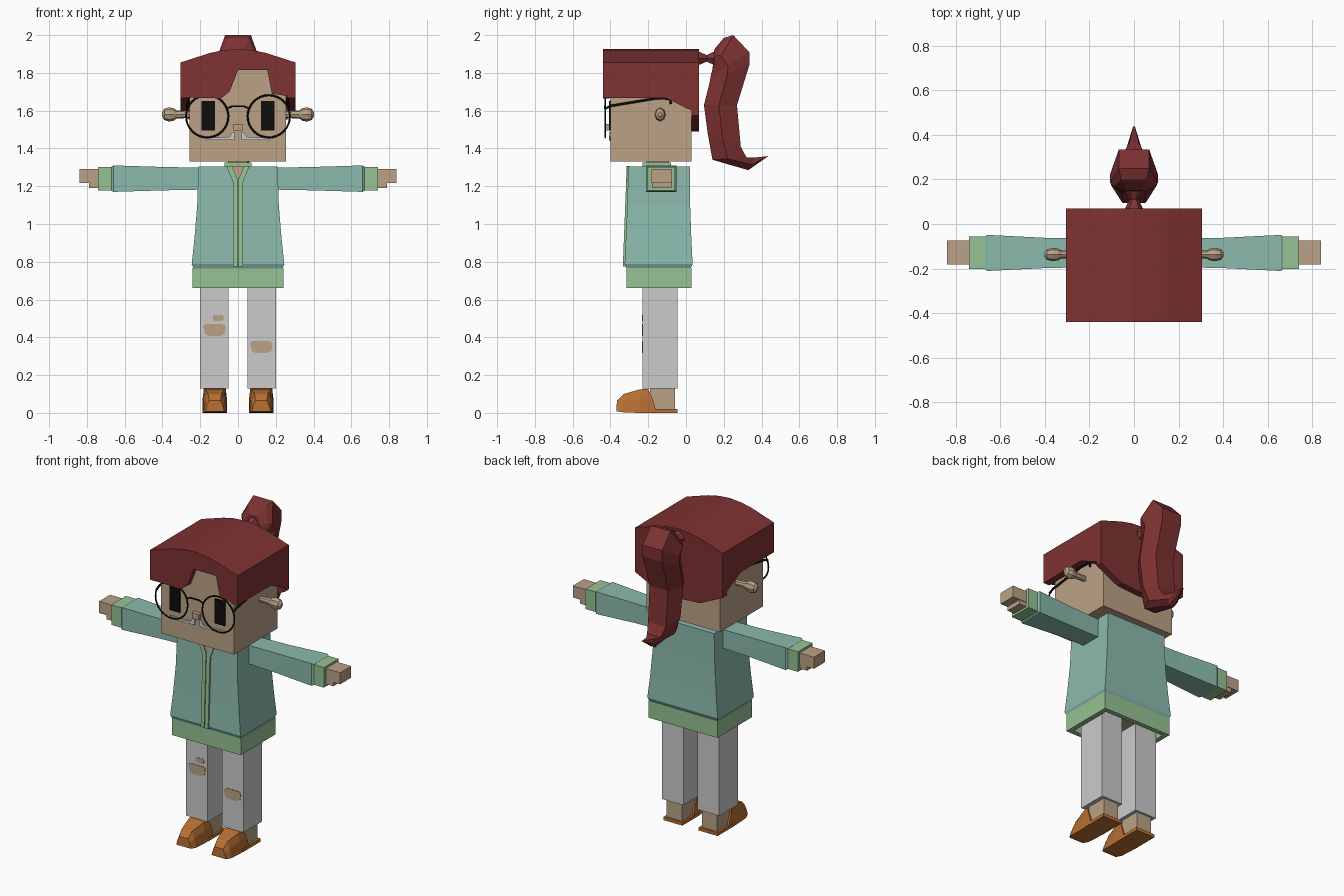
import bpy, bmesh, math

cube = bpy.data.objects.get("Cube")
if cube:
    bpy.data.objects.remove(cube, do_unlink=True)


def material(name, r, g, b):
    m = bpy.data.materials.new(name)
    m.use_nodes = True
    m.diffuse_color = (r, g, b, 1)
    bsdf = m.node_tree.nodes["Principled BSDF"]
    bsdf.inputs["Base Color"].default_value = (r, g, b, 1)
    bsdf.inputs["Roughness"].default_value = 0.9
    return m


SKIN = material("skin", .50, .36, .24)
HAIR = material("dark_red_hair", .21, .032, .032)
JACKET = material("teal_jacket", .26, .49, .42)
TRIM = material("light_green_trim", .305, .54, .295)
TROUSER = material("pale_grey", .60, .60, .60)
SHOE = material("orange_leather", .48, .16, .032)
BLACK = material("black", .004, .004, .004)


def loft(name, rings, mat):
    """Skin a list of equal rings and cap both ends."""
    bm = bmesh.new()
    rows = [[bm.verts.new(p) for p in ring] for ring in rings]
    n = len(rows[0])
    for a, b in zip(rows, rows[1:]):
        for i in range(n):
            j = (i + 1) % n
            bm.faces.new((a[i], a[j], b[j], b[i]))
    bm.faces.new(rows[0])
    bm.faces.new(rows[-1])
    bmesh.ops.recalc_face_normals(bm, faces=bm.faces)
    mesh = bpy.data.meshes.new(name)
    bm.to_mesh(mesh)
    bm.free()
    mesh.materials.append(mat)
    ob = bpy.data.objects.new(name, mesh)
    bpy.context.collection.objects.link(ob)
    return ob


def rect(x0, x1, y0, y1, z):
    return [(x0, y0, z), (x1, y0, z), (x1, y1, z), (x0, y1, z)]


def box(name, x, y, z, mat):
    return loft(name, [rect(*x, *y, h) for h in z], mat)


def front_prism(name, pts, y, mat):
    return loft(name, [[(a, d, b) for a, b in pts] for d in y], mat)


def side_prism(name, pts, x, mat):
    return loft(name, [[(d, a, b) for a, b in pts] for d in x], mat)


def tube(name, pts, radius, mat):
    cu = bpy.data.curves.new(name, "CURVE")
    cu.dimensions = "3D"
    cu.bevel_depth = radius
    cu.bevel_resolution = 1
    cu.use_fill_caps = True
    sp = cu.splines.new("POLY")
    sp.points.add(len(pts) - 1)
    for p, co in zip(sp.points, pts):
        p.co = (*co, 1)
    cu.materials.append(mat)
    ob = bpy.data.objects.new(name, cu)
    bpy.context.collection.objects.link(ob)
    bpy.ops.object.select_all(action="DESELECT")
    ob.select_set(True)
    bpy.context.view_layer.objects.active = ob
    bpy.ops.object.convert(target="MESH")


# Head, nose and neck
box("head", (-.257, .253), (-.40, .03), (1.33, 1.86), SKIN)
box("nose", (-.024, .024), (-.425, -.39), (1.495, 1.53), SKIN)
box("neck", (-.05, .05), (-.21, -.09), (1.27, 1.35), SKIN)

# Hair: arched cap, fringe, sides and a rounded nape
ARCH = [(.305, 1.855), (.15, 1.905), (.08, 1.92), (0, 1.927),
        (-.08, 1.92), (-.15, 1.905), (-.305, 1.855)]
FRINGE = [(-.305, 1.67), (-.09, 1.665), (-.045, 1.70), (0, 1.815),
          (.155, 1.815), (.18, 1.69), (.305, 1.67)]
NAPE = [(-.305, 1.575), (-.15, 1.50), (0, 1.49), (.15, 1.50), (.305, 1.575)]
front_prism("hair_cap", ARCH + [(-.305, 1.83), (.305, 1.83)], (-.41, .035), HAIR)
front_prism("hair_fringe", ARCH + FRINGE, (-.44, -.405), HAIR)
front_prism("hair_back", ARCH + NAPE, (.03, .07), HAIR)
SIDE = [(-.44, 1.855), (-.44, 1.668), (-.11, 1.668), (.03, 1.60), (.07, 1.575), (.07, 1.855)]
for side, s in (("left", 1), ("right", -1)):
    side_prism(side + "_hair_side", SIDE, (s * .262, s * .305), HAIR)

# Ponytail: hexagonal sections given by inner point, outer point and width
TAIL = [((.145, 1.85), (.15, 1.925), .5), ((.14, 1.82), (.20, 1.985), .85),
        ((.135, 1.80), (.25, 2.0), 1), ((.13, 1.78), (.335, 1.91), 1),
        ((.125, 1.75), (.335, 1.84), 1), ((.095, 1.63), (.27, 1.63), .95),
        ((.115, 1.48), (.29, 1.41), .9), ((.14, 1.34), (.32, 1.352), .7),
        ((.33, 1.285), (.365, 1.352), .3), ((.425, 1.352), (.437, 1.36), .06)]


def tail_ring(inner, outer, w):
    ring = []
    for x, t in ((-.055, 0), (-.108, .45), (-.068, 1), (.068, 1), (.108, .45), (.055, 0)):
        ring.append((x * w, *(a + (b - a) * t for a, b in zip(inner, outer))))
    return ring


loft("ponytail", [tail_ring(*t) for t in TAIL], HAIR)
loft("ponytail_tie", [[(r * math.cos(k * math.pi / 3), y, 1.877 + r * math.sin(k * math.pi / 3))
                       for k in range(6)]
                      for y, r in ((.06, .045), (.11, .02), (.15, .042))], HAIR)

# Ears, eyes, upper lip and round glasses
for side, s in (("left", 1), ("right", -1)):
    loft(side + "_ear", [[(s * x, -.137 + .8 * r * math.cos(k * math.pi / 4),
                           1.58 + r * math.sin(k * math.pi / 4)) for k in range(8)]
                         for x, r in ((.24, .018), (.325, .022), (.34, .033), (.365, .038),
                                      (.39, .03), (.402, .012))], SKIN)
    box(side + "_eye", (s * .122, s * .193), (-.407, -.399), (1.495, 1.65), BLACK)
    lip = [(.015, 1.488), (.03, 1.486), (.045, 1.462), (.12, 1.458), (.19, 1.462),
           (.17, 1.443), (.11, 1.446), (.02, 1.445)]
    front_prism(side + "_lip", [(s * a, b) for a, b in lip], (-.408, -.399), TROUSER)
    bpy.ops.mesh.primitive_torus_add(major_radius=.112, minor_radius=.005, major_segments=32,
                                     minor_segments=6, location=(s * .163, -.428, 1.57),
                                     rotation=(math.pi / 2, 0, 0))
    rim = bpy.context.object
    rim.name = side + "_glasses_rim"
    rim.data.materials.append(BLACK)
    bpy.ops.object.shade_smooth()
    tube(side + "_glasses_arm", [(s * .268, -.43, 1.61), (s * .268, -.40, 1.625),
                                 (s * .262, -.16, 1.665), (s * .26, -.085, 1.662),
                                 (s * .26, -.08, 1.635)], .007, BLACK)
tube("glasses_bridge", [(-.06, -.428, 1.61), (-.03, -.43, 1.624), (.03, -.43, 1.624),
                        (.06, -.428, 1.61)], .005, BLACK)

# Jacket body with flared hem
loft("jacket", [rect(-w, w, f, b, z) for w, f, b, z in (
    (.235, -.315, .025, .765), (.245, -.325, .035, .787), (.23, -.318, .028, .93),
    (.216, -.311, .022, 1.1), (.21, -.305, .02, 1.305))], JACKET)
box("collar", (-.072, .072), (-.23, -.08), (1.29, 1.325), TRIM)

# Open waistband made of four walls
box("waistband_front", (-.24, .24), (-.315, -.285), (.66, .768), TRIM)
box("waistband_back", (-.24, .24), (0, .03), (.66, .768), TRIM)
box("hips", (-.20, .20), (-.23, -.045), (.70, .77), SKIN)

# Front placket halves and neckline, leaned to follow the jacket front


def lean(ob):
    for v in ob.data.vertices:
        v.co.y += (v.co.z - 1.3) * .039


lean(front_prism("neckline", [(-.03, 1.306), (.03, 1.306), (0, 1.235)], (-.309, -.30), SKIN))
for side, s in (("left", 1), ("right", -1)):
    half = [(.002, .775), (.026, .775), (.026, 1.22), (.06, 1.307), (.032, 1.307), (.002, 1.235)]
    lean(front_prism(side + "_placket", [(s * a, b) for a, b in half], (-.314, -.30), TRIM))
    box(side + "_waistband", (s * .21, s * .24), (-.30, .02), (.66, .768), TRIM)

    # Sleeve, cuff and hand
    loft(side + "_sleeve", [[(s * x, -.13 + a * d, 1.24 + b * h)
                             for a, b in ((-1, -1), (1, -1), (1, 1), (-1, 1))]
                            for x, d, h in ((.19, .064, .058), (.40, .068, .062),
                                            (.66, .081, .07), (.67, .073, .064))], JACKET)
    box(side + "_cuff", (s * .66, s * .74), (-.203, -.057), (1.177, 1.303), TRIM)
    box(side + "_fingers", (s * .73, s * .84), (-.183, -.073), (1.217, 1.29), SKIN)
    box(side + "_palm", (s * .73, s * .79), (-.18, -.076), (1.19, 1.25), SKIN)

    # Trouser leg and ankle
    box(side + "_trouser_leg", (s * .05, s * .20), (-.23, -.045), (.13, .765), TROUSER)
    box(side + "_ankle", (s * .07, s * .175), (-.19, -.058), (.015, .14), SKIN)

    # Shoe: heel plate and lofted toe, sections as (y, z, half width) bottom and top
    c = s * .123
    box(side + "_sole", (c - .066, c + .066), (-.22, -.045), (0, .02), SHOE)
    shoe = (((-.368, .008, .05), (-.366, .065, .03)), ((-.33, .003, .062), (-.33, .10, .035)),
            ((-.25, 0, .064), (-.245, .124, .05)), ((-.155, 0, .064), (-.20, .128, .058)))
    loft(side + "_shoe", [[(c - lo[2], lo[0], lo[1]), (c + lo[2], lo[0], lo[1]),
                           (c + (lo[2] + up[2]) / 1.9, (lo[0] + up[0]) / 2, up[1] * .6),
                           (c + up[2], up[0], up[1]), (c - up[2], up[0], up[1]),
                           (c - (lo[2] + up[2]) / 1.9, (lo[0] + up[0]) / 2, up[1] * .6)]
                          for lo, up in shoe], SHOE)

# Torn knees
TEAR = [(-.06, .02), (-.045, .03), (.045, .03), (.06, .02), (.055, -.02), (.03, -.033),
        (-.03, -.033), (-.05, -.022)]
for name, cx, cz, k in (("right_knee_tear", -.125, .44, 1), ("left_knee_tear", .123, .35, 1),
                        ("right_small_tear", -.105, .502, .5)):
    front_prism(name, [(cx + a * k, cz + b * k) for a, b in TEAR], (-.233, -.228), SKIN)
